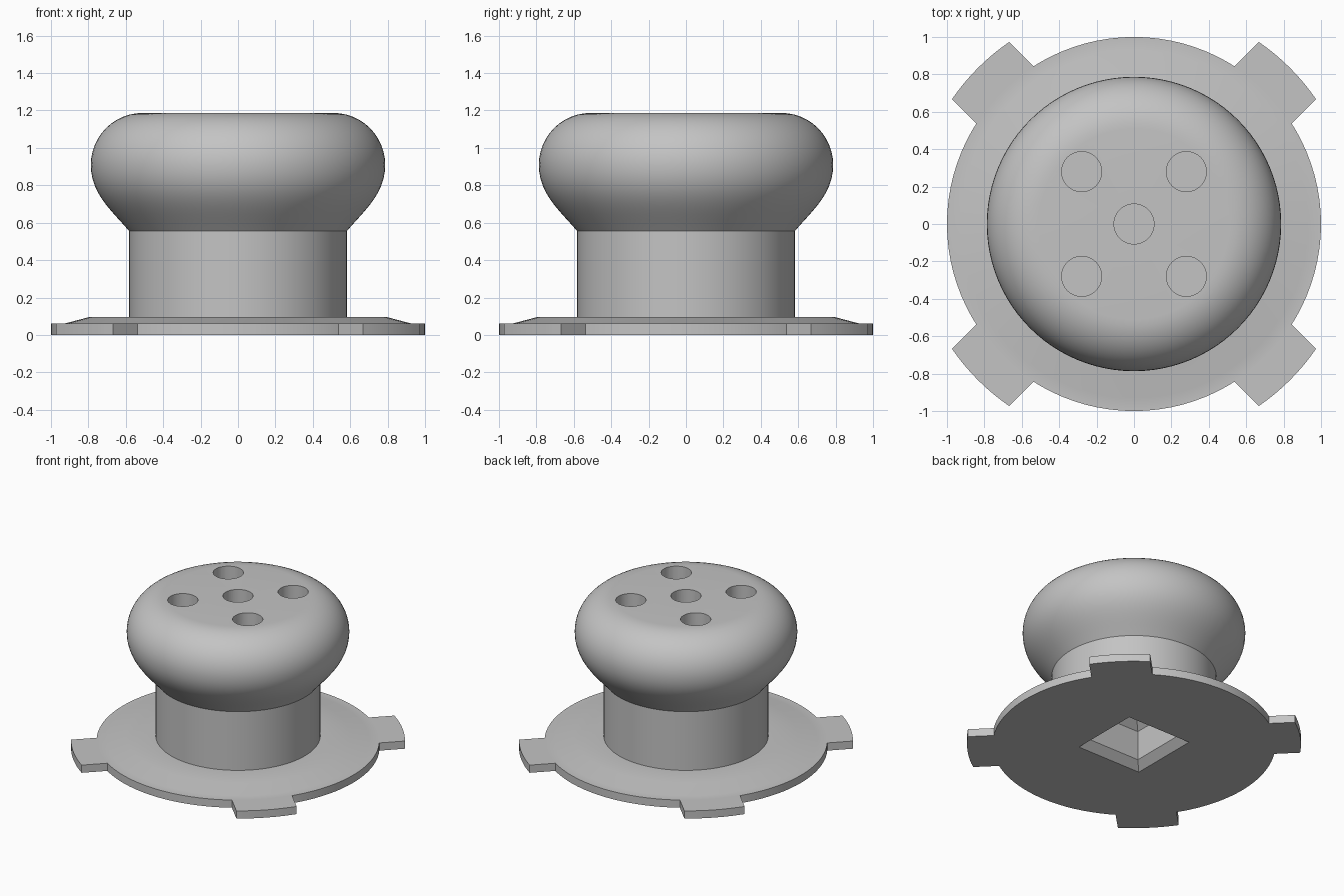
import bpy, bmesh
from math import sin, cos, pi, sqrt, radians
from mathutils import Vector
from mathutils.geometry import interpolate_bezier

if "Cube" in bpy.data.objects:
    bpy.data.objects.remove(bpy.data.objects["Cube"])

grey = bpy.data.materials.new("plain grey")
grey.use_nodes = True
colour = (0.55, 0.55, 0.55, 1)
grey.diffuse_color = colour
grey.node_tree.nodes["Principled BSDF"].inputs["Base Color"].default_value = colour


def finish(name, bm):
    bmesh.ops.remove_doubles(bm, verts=bm.verts, dist=1e-5)
    bmesh.ops.recalc_face_normals(bm, faces=bm.faces)
    mesh = bpy.data.meshes.new(name)
    bm.to_mesh(mesh)
    bm.free()
    mesh.materials.append(grey)
    obj = bpy.data.objects.new(name, mesh)
    bpy.context.collection.objects.link(obj)
    return obj


def select(obj):
    bpy.ops.object.select_all(action='DESELECT')
    obj.select_set(True)
    bpy.context.view_layer.objects.active = obj


def lathe(name, profile, steps):
    bm = bmesh.new()
    verts = [bm.verts.new((r, 0, z)) for r, z in profile]
    edges = [bm.edges.new(pair) for pair in zip(verts, verts[1:])]
    bmesh.ops.spin(bm, geom=verts + edges, axis=(0, 0, 1), cent=(0, 0, 0),
                   angle=2 * pi, steps=steps, use_merge=True)
    return finish(name, bm)


def cut(target, cutter):
    cutter.hide_render = True
    mod = target.modifiers.new("cut", 'BOOLEAN')
    mod.operation = 'DIFFERENCE'
    mod.solver = 'EXACT'
    mod.object = cutter
    select(target)
    bpy.ops.object.modifier_apply(modifier=mod.name)
    bpy.data.objects.remove(cutter)


# Body: sloped base plate, straight stem and rounded grip in one turned profile
plate = [(0, 0), (1, 0), (1, 0.06), (0.93, 0.06), (0.79, 0.097), (0.582, 0.097)]
flare = interpolate_bezier(Vector((0.582, 0.555, 0)), Vector((0.68, 0.67, 0)),
                           Vector((0.787, 0.755, 0)), Vector((0.787, 0.91, 0)), 12)
round_over = [(0.51 + 0.277 * cos(a), 0.91 + 0.277 * sin(a))
              for a in (pi / 2 * i / 12 for i in range(1, 13))]
profile = plate + [(p.x, p.y) for p in flare] + round_over + [(0, 1.187)]
body = lathe("knob_body", profile, 96)

# Five blind holes in the top
spots = [(0, 0)] + [(sx * 0.28, sy * 0.28) for sx in (-1, 1) for sy in (-1, 1)]
for x, y in spots:
    hole = lathe("hole_cutter", [(0, 0.95), (0.107, 0.95), (0.107, 1.3), (0, 1.3)], 40)
    hole.location = (x, y, 0)
    cut(body, hole)

# Square socket underneath: chamfered mouth, straight walls, pyramid roof
half = sqrt(2)
socket = lathe("socket_cutter", [(0, -0.05), (0.326 * half, -0.05), (0.22 * half, 0.056),
                                 (0.22 * half, 0.285), (0, 0.5)], 4)
socket.rotation_euler.z = radians(45)
cut(body, socket)
select(body)
bpy.ops.object.shade_smooth_by_angle(angle=radians(30))

# Four locking tabs on the diagonals
for i, side in enumerate(("back_left", "back_right", "front_right", "front_left")):
    bm = bmesh.new()
    ys = [0.216 * k / 4 for k in range(-4, 5)]
    outline = [(sqrt(1.18 ** 2 - y * y), y) for y in ys]
    outline += [(sqrt(0.995 ** 2 - y * y), y) for y in reversed(ys)]
    face = bm.faces.new([bm.verts.new((x, y, 0)) for x, y in outline])
    top = bmesh.ops.extrude_face_region(bm, geom=[face])["geom"]
    bmesh.ops.translate(bm, vec=(0, 0, 0.06),
                        verts=[g for g in top if isinstance(g, bmesh.types.BMVert)])
    tab = finish("tab_" + side, bm)
    tab.rotation_euler.z = radians(45 + 90 * i)
    select(tab)
    bpy.ops.object.shade_smooth_by_angle(angle=radians(30))
